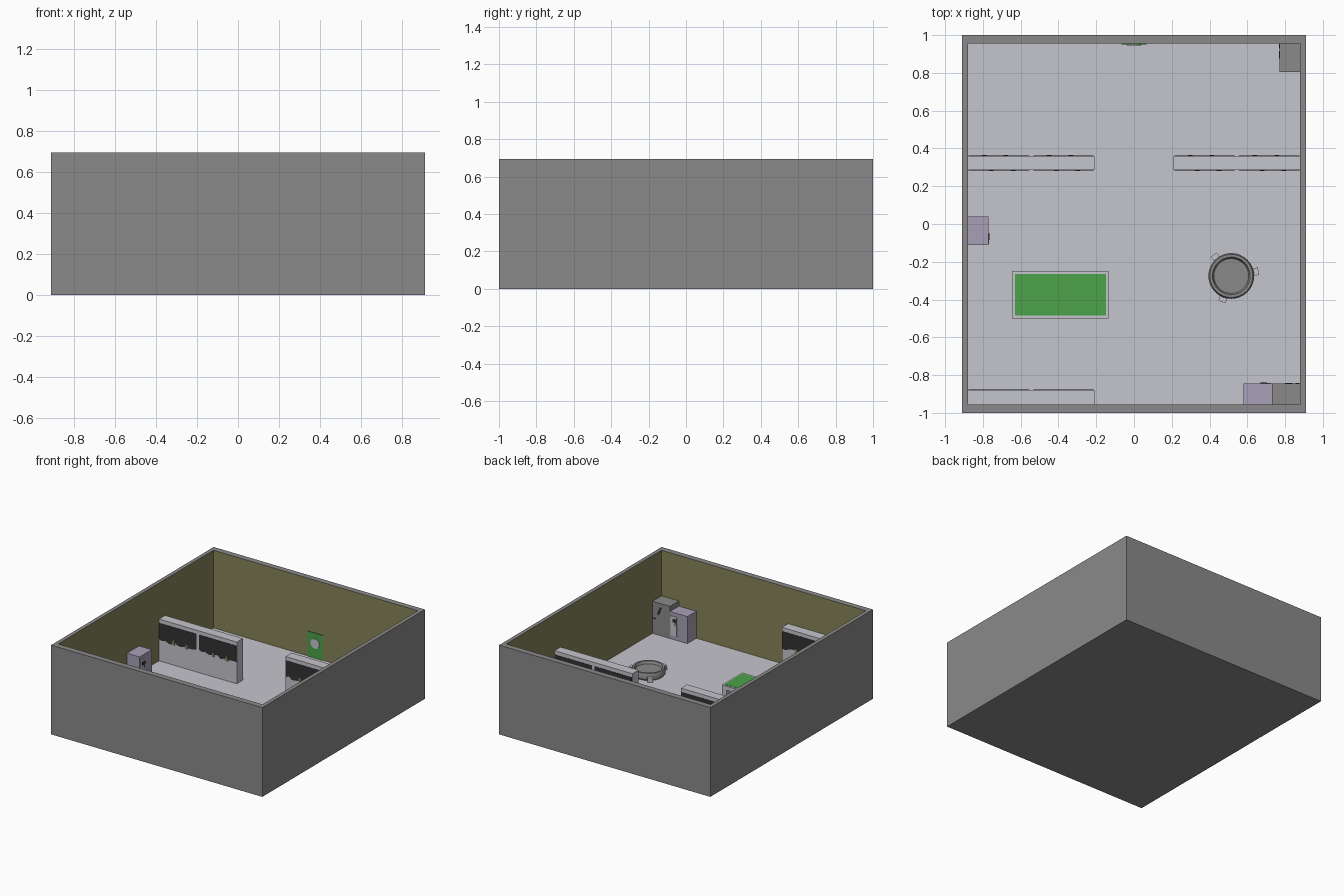
import bpy, bmesh, random
from math import radians, cos, sin
from mathutils import Matrix, Vector

random.seed(4)
old = bpy.data.objects.get("Cube")
if old:
    bpy.data.objects.remove(old)


def make_mat(name, rgb):
    """Flat material from 0-255 display values, stored as linear."""
    lin = [((c / 255 + 0.055) / 1.055) ** 2.4 for c in rgb]
    m = bpy.data.materials.new(name)
    m.use_nodes = True
    m.diffuse_color = (*lin, 1)
    m.node_tree.nodes["Principled BSDF"].inputs["Base Color"].default_value = (*lin, 1)
    return m


GREY = make_mat("wall grey", (138, 138, 138))
OLIVE = make_mat("olive wall", (134, 132, 90))
PALE = make_mat("pale grey", (197, 197, 205))
DARK = make_mat("window black", (50, 50, 50))
GREEN = make_mat("green", (76, 162, 74))
LILAC = make_mat("lilac", (168, 160, 182))

FLOOR = 0.09


def finish(name, bm, *mats):
    bmesh.ops.recalc_face_normals(bm, faces=bm.faces)
    me = bpy.data.meshes.new(name)
    bm.to_mesh(me)
    bm.free()
    ob = bpy.data.objects.new(name, me)
    bpy.context.collection.objects.link(ob)
    for m in mats:
        me.materials.append(m)
    return ob


def box(name, x, y, z, mat, xf=Matrix()):
    """Box from (low, high) ranges."""
    bm = bmesh.new()
    bmesh.ops.create_cube(bm, size=1)
    for v in bm.verts:
        v.co = xf @ Vector([(r[0] + r[1]) / 2 + c * (r[1] - r[0])
                            for r, c in zip((x, y, z), v.co)])
    return finish(name, bm, mat)


def outline_plate(name, points, depth, mat, xf):
    """Thin plate in the local xz plane, standing out along local +y."""
    bm = bmesh.new()
    face = bm.faces.new([bm.verts.new((px, 0, pz)) for px, pz in points])
    ext = bmesh.ops.extrude_face_region(bm, geom=[face])
    verts = [g for g in ext["geom"] if isinstance(g, bmesh.types.BMVert)]
    bmesh.ops.translate(bm, verts=verts, vec=(0, depth, 0))
    bm.transform(xf)
    return finish(name, bm, mat)


# Open-topped room shell: grey outside, olive inside, pale floor
bm = bmesh.new()
rings = [[bm.verts.new((sx * hx, sy * hy, z)) for sx, sy in ((-1, -1), (1, -1), (1, 1), (-1, 1))]
         for hx, hy, z in ((0.91, 1, 0), (0.91, 1, 0.695), (0.88, 0.955, 0.695), (0.88, 0.955, FLOOR))]
bm.faces.new(rings[0])
for level, (a, b) in enumerate(zip(rings, rings[1:])):
    for i in range(4):
        j = (i + 1) % 4
        bm.faces.new((a[i], a[j], b[j], b[i])).material_index = int(level == 2)
bm.faces.new(rings[-1]).material_index = 2
finish("room_shell", bm, GREY, OLIVE, PALE)


# Partitions with two ragged dark windows on each exposed face
def windows(name, x0, x1, y, turn):
    xf = Matrix.Translation(((x0 + x1) / 2, y, 0)) @ Matrix.Rotation(radians(turn), 4, 'Z')
    half = (x1 - x0) / 2
    for k, (a, b) in enumerate(((-half + 0.004, -0.012), (0.012, half - 0.004))):
        steps = 12
        low = [(a + (b - a) * i / steps, 0.245 + random.random() * 0.025) for i in range(steps + 1)]
        outline_plate(f"{name}_window_{k}", [(b, 0.385), (a, 0.385)] + low, 0.003, DARK, xf)
        for t in (0.26, 0.62):
            c = a + (b - a) * t
            shape = [(c - 0.012, 0.245), (c + 0.012, 0.245), (c + 0.008, 0.275), (c - 0.005, 0.285)]
            outline_plate(f"{name}_shard_{k}", shape, 0.005, OLIVE, xf)


for name, x0, x1, y0, y1, both in (("right_partition", -0.88, -0.21, 0.285, 0.36, True),
                                   ("left_partition", 0.21, 0.88, 0.285, 0.36, True),
                                   ("front_partition", -0.88, -0.21, -0.955, -0.88, False)):
    box(name, (x0, x1), (y0, y1), (FLOOR, 0.415), PALE)
    windows(name + "_back", x0, x1, y1, 0)
    if both:
        windows(name + "_front", x0, x1, y0, 180)


# Cabinets: local front is +y, origin at the middle of the wall side
def place(x, y, turn):
    return Matrix.Translation((x, y, 0)) @ Matrix.Rotation(radians(turn), 4, 'Z')


def grey_cabinet(name, xf):
    box(name, (-0.075, 0.075), (0, 0.11), (FLOOR, 0.34), GREY, xf)
    handle = [(0.035, 0.25), (0.02, 0.25), (-0.005, 0.305), (0.012, 0.31)]
    outline_plate(name + "_screen", handle, 0.113, DARK, xf)
    box(name + "_slot", (0.05, 0.072), (0.11, 0.113), (0.208, 0.215), DARK, xf)


def lilac_machine(name, xf):
    box(name, (-0.075, 0.075), (0, 0.11), (FLOOR, 0.30), LILAC, xf)
    box(name + "_panel", (0.015, 0.07), (0.11, 0.113), (0.12, 0.27), PALE, xf)
    box(name + "_screen", (0.012, 0.05), (0.113, 0.116), (0.225, 0.25), DARK, xf)
    box(name + "_label", (0.02, 0.035), (0.113, 0.116), (0.2, 0.225), OLIVE, xf)


grey_cabinet("front_cabinet", place(0.805, -0.955, 0))
grey_cabinet("back_cabinet", place(0.88, 0.88, 90))
lilac_machine("front_machine", place(0.655, -0.955, 0))
lilac_machine("side_machine", place(-0.88, -0.035, -90))

# Green door with a round grey window on the back wall
box("green_door", (-0.065, 0.065), (0.95, 0.955), (FLOOR, 0.285), GREEN)
disc = [(0.038 * cos(radians(a)), 0.205 + 0.038 * sin(radians(a))) for a in range(0, 360, 18)]
outline_plate("door_window", disc, 0.004, PALE, place(0, 0.95, 180))

# Table with a green playing surface
box("table_top", (-0.645, -0.135), (-0.5, -0.25), (0.155, 0.188), PALE)
box("table_cloth", (-0.63, -0.147), (-0.485, -0.265), (0.188, 0.19), GREEN)
for lx in (-0.645, -0.175):
    for ly in (-0.5, -0.29):
        box("table_leg", (lx, lx + 0.04), (ly, ly + 0.04), (FLOOR, 0.155), PALE)

# Low round basin with three feet
profile = ((0.112, FLOOR), (0.121, 0.105), (0.121, 0.128), (0.114, 0.145),
           (0.1, 0.145), (0.092, 0.125), (0, 0.125))
bm = bmesh.new()
pts = [bm.verts.new((r, 0, z)) for r, z in profile]
edges = [bm.edges.new(p) for p in zip(pts, pts[1:])]
bmesh.ops.spin(bm, geom=pts + edges, cent=(0, 0, 0), axis=(0, 0, 1), angle=radians(360), steps=32)
bmesh.ops.remove_doubles(bm, verts=bm.verts, dist=0.0005)
basin = finish("round_basin", bm, GREY)
basin.location = (0.515, -0.275, 0)
bpy.context.view_layer.objects.active = basin
basin.select_set(True)
bpy.ops.object.shade_smooth_by_angle(angle=radians(30))
for angle in (10, 130, 250):
    box("basin_foot", (0.1, 0.146), (-0.02, 0.02), (FLOOR, 0.125), PALE, place(0.515, -0.275, angle))
